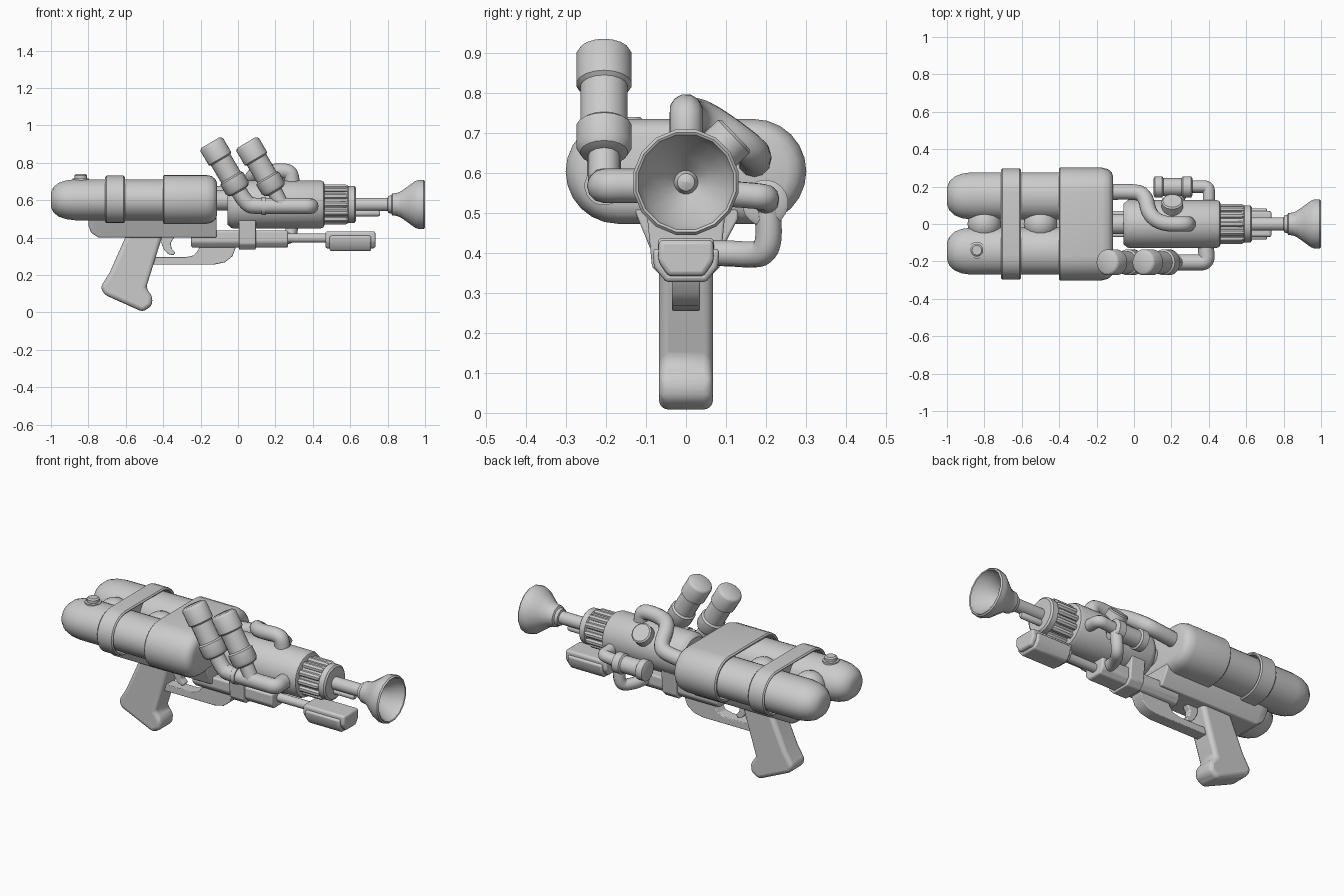
import bpy, bmesh
from math import sin, cos, pi
from mathutils import Vector

if "Cube" in bpy.data.objects:
    bpy.data.objects.remove(bpy.data.objects["Cube"])


def finish(name, bm, bevel=0, segs=3, angle=35):
    bmesh.ops.remove_doubles(bm, verts=bm.verts, dist=0.0004)
    bmesh.ops.recalc_face_normals(bm, faces=bm.faces)
    me = bpy.data.meshes.new(name)
    bm.to_mesh(me)
    bm.free()
    ob = bpy.data.objects.new(name, me)
    bpy.context.collection.objects.link(ob)
    if bevel:
        m = ob.modifiers.new("bevel", 'BEVEL')
        m.width, m.segments, m.limit_method = bevel, segs, 'ANGLE'
        m.angle_limit = 0.6
    bpy.ops.object.select_all(action='DESELECT')
    ob.select_set(True)
    bpy.context.view_layer.objects.active = ob
    bpy.ops.object.shade_smooth_by_angle(angle=angle * pi / 180)
    return ob


def loft(name, rings, **kw):
    """Skin a row of point rings and cap both ends."""
    bm = bmesh.new()
    vs = [[bm.verts.new(p) for p in r] for r in rings]
    n = len(vs[0])
    for a, b in zip(vs, vs[1:]):
        for i in range(n):
            bm.faces.new((a[i], a[(i + 1) % n], b[(i + 1) % n], b[i]))
    bm.faces.new(vs[0])
    bm.faces.new(vs[-1])
    return finish(name, bm, **kw)


def lathe(name, origin, direction, profile, n=20, squash=1.0, **kw):
    """Turn (distance, radius) pairs around an axis."""
    o, q = Vector(origin), Vector(direction).to_track_quat('Z', 'Y')
    rings = []
    for t, r in profile:
        r = max(r, 0.0005)
        rings.append([o + q @ Vector((r * cos(2 * pi * (i + .5) / n),
                      squash * r * sin(2 * pi * (i + .5) / n), t)) for i in range(n)])
    return loft(name, rings, **kw)


def plate(name, pts, half, bevel=0.01, segs=3):
    """Side profile in x, z given thickness across y."""
    return loft(name, [[(x, y, z) for x, z in pts] for y in (-half, half)],
                bevel=bevel, segs=segs)


def rail(name, pts, x0, x1, bevel=0.01):
    """Cross-section in y, z pulled along x."""
    return loft(name, [[(x, y, z) for y, z in pts] for x in (x0, x1)], bevel=bevel)


def stadium(name, sections, zc=0.604, off=0.17):
    """Wrap around both tanks from (x, radius) sections."""
    rings = []
    for x, r in sections:
        ring = []
        for s in (1, -1):
            for i in range(13):
                a = -pi / 2 + pi * i / 12
                ring.append((x, s * (off + r * cos(a)), zc + s * r * sin(a)))
        rings.append(ring)
    return loft(name, rings)


def pipe(name, pts, r):
    """Round tube along a smooth path."""
    cu = bpy.data.curves.new(name, 'CURVE')
    cu.dimensions, cu.bevel_depth, cu.bevel_resolution = '3D', r, 4
    cu.use_fill_caps = True
    sp = cu.splines.new('NURBS')
    sp.points.add(len(pts) - 1)
    for p, c in zip(sp.points, pts):
        p.co = (*c, 1)
    sp.use_endpoint_u, sp.order_u, sp.resolution_u = True, 3, 6
    tmp = bpy.data.objects.new(name + "_path", cu)
    bpy.context.collection.objects.link(tmp)
    bpy.context.view_layer.update()
    me = bpy.data.meshes.new_from_object(tmp.evaluated_get(bpy.context.evaluated_depsgraph_get()))
    bpy.data.objects.remove(tmp)
    bm = bmesh.new()
    bm.from_mesh(me)
    return finish(name, bm, angle=45)


X = (1, 0, 0)

# Twin tanks, strap, sleeve and the balls joining the tanks
for side, y in (("left", .15), ("right", -.145)):
    lathe(f"{side}_tank", (-1, y, .602), X,
          [(0, 0), (0, .045), (.012, .077), (.04, .104), (.08, .12), (.13, .127), (.85, .127)],
          n=24, squash=.87)
stadium("tank_strap", [(-.655, .112), (-.705, .112), (-.71, .12), (-.703, .127), (-.612, .127),
                       (-.605, .12), (-.61, .112), (-.655, .112)])
stadium("tank_sleeve", [(-.3, .115), (-.4, .115), (-.402, .124), (-.395, .131), (-.17, .131),
                        (-.14, .124), (-.12, .108), (-.112, .085)])
for i, x in enumerate((-.8, -.5)):
    lathe(f"tank_joint_{i + 1}", (x, 0, .6), X,
          [(-.09 * cos(pi * k / 10), .09 * sin(pi * k / 10)) for k in range(11)])
lathe("filler_cap", (-.84, -.14, .69), (0, 0, 1),
      [(0, .045), (.025, .045), (.027, .034), (.043, .034), (.05, .026)], n=16)

# Receiver below the tanks, grip, trigger and guard
loft("receiver", [[(x, -t, .51), (x, t, .51), (x, t, .485), (x, b, zb), (x, -b, zb)]
                  for x, t, b, zb in ((-.8, .115, .1, .465), (-.785, .125, .095, .425),
                                      (-.745, .13, .085, .4), (-.115, .13, .085, .4))], bevel=.006)
plate("grip", [(-.59, .43), (-.40, .43), (-.41, .39), (-.492, .13), (-.457, .085), (-.46, .035),
               (-.51, .003), (-.715, .095), (-.735, .135), (-.685, .215)], .067, .032, 4)
plate("trigger", [(-.41, .42), (-.33, .42), (-.36, .37), (-.355, .34), (-.335, .32), (-.345, .305),
                  (-.375, .312), (-.395, .335), (-.41, .37)], .02, .005)
plate("trigger_guard", [(-.46, .255), (-.13, .255), (-.07, .268), (-.03, .3), (-.007, .36),
                        (-.2, .37), (-.212, .335), (-.235, .305), (-.28, .295), (-.46, .295)],
      .035, .004)

# Pump rail, clamp, rod and handle
rail("pump_rail", [(-.07, .437), (.07, .437), (.07, .375), (.045, .346), (-.045, .346), (-.07, .375)],
     -.25, .268)
rail("barrel_clamp", [(-.1, .52), (.1, .52), (.085, .365), (.055, .335), (-.055, .335), (-.085, .365)],
     .005, .095, .006)
lathe("pump_rod", (.25, 0, .397), X, [(0, .025), (.24, .025)], n=16)
rail("pump_handle", [(-.068, .433), (.068, .433), (.07, .38), (.045, .342), (-.045, .342), (-.07, .38)],
     .467, .735, .012)
rail("pump_handle_grip", [(-.084, .41), (.084, .41), (.08, .365), (.05, .327), (-.05, .327), (-.08, .365)],
     .49, .712, .01)

# Barrel body, ribbed section, tube and flared muzzle
B = (0, 0, .577)
lathe("rear_coupling", (-.13, 0, .6), X, [(0, .055), (.1, .055)])
lathe("barrel_body", B, X, [(-.057, .085), (-.055, .11), (-.035, .127), (-.02, .13), (.44, .13),
                            (.457, .123), (.462, .11), (.462, .05)], n=24)
lathe("ribbed_core", B, X, [(.45, .09), (.585, .09), (.59, .1), (.622, .1), (.63, .09), (.63, .03)], n=24)
for i in range(12):
    a = 2 * pi * i / 12
    lathe(f"barrel_rib_{i + 1}", (0, .09 * cos(a), .577 + .09 * sin(a)), X,
          [(.45, .018), (.575, .018), (.588, .012), (.592, 0)], n=8)
lathe("barrel_tube", B, X, [(.6, .036), (.85, .036)])
lathe("pilot_rod", (0, 0, .53), X, [(.6, .018), (.75, .018), (.76, .012)], n=12)
lathe("muzzle", B, X, [(.8, .036), (.803, .046), (.82, .05), (.825, .06), (.848, .062), (.872, .072),
                       (.91, .1), (.945, .126), (.965, .134), (.992, .134), (1, .127), (.997, .121),
                       (.96, .108), (.9, .06), (.865, .03), (.885, .022), (.895, 0)], n=16, angle=30)

# Two slanted canisters on the right, feeding a shared pipe into the barrel
slant = Vector((.507, 0, -.862))
for i, dx in enumerate((0, .192)):
    lathe(f"canister_{i + 1}", (-.147 + dx, -.205, .908), slant,
          [(0, 0), (0, .055), (.006, .065), (.015, .07), (.1, .07), (.108, .06), (.215, .06),
           (.223, .07), (.28, .07), (.298, .06), (.306, .04)], n=18)
low = -.205
pipe("canister_pipe", [(0, low, .655), (.045, low, .575), (.1, low, .568), (.25, low, .568),
                       (.33, low, .568), (.39, low, .568), (.385, -.14, .568), (.385, -.08, .568)], .043)
pipe("canister_branch", [(.19, low, .66), (.215, low, .61), (.235, low, .57), (.28, low, .568)], .04)
lathe("pipe_collar", (.125, low, .568), X, [(0, .049), (.025, .049)])

# Arched pipe from the sleeve over the barrel
pipe("top_pipe", [(-.14, .17, .63), (-.02, .175, .64), (.06, .16, .66), (.08, .05, .74),
                  (.15, .0, .75), (.27, 0, .76), (.29, 0, .72), (.29, 0, .66)], .042)

# Left-side valve with its knob and pipes
lathe("valve_body", (.105, .198, .525), X,
      [(0, .045), (.006, .058), (.045, .058), (.052, .048), (.15, .048), (.157, .058),
       (.2, .058), (.208, .045)])
lathe("valve_knob", (.205, 0, .577), (0, .72, .69), [(.1, .058), (.165, .058), (.172, .05)])
pipe("valve_outlet", [(.3, .2, .53), (.35, .2, .535), (.4, .2, .54), (.4, .15, .545), (.4, .08, .55)], .033)
pipe("valve_inlet", [(.29, .2, .53), (.29, .21, .46), (.28, .2, .4), (.25, .16, .395),
                     (.22, .1, .4), (.22, .04, .4)], .033)
